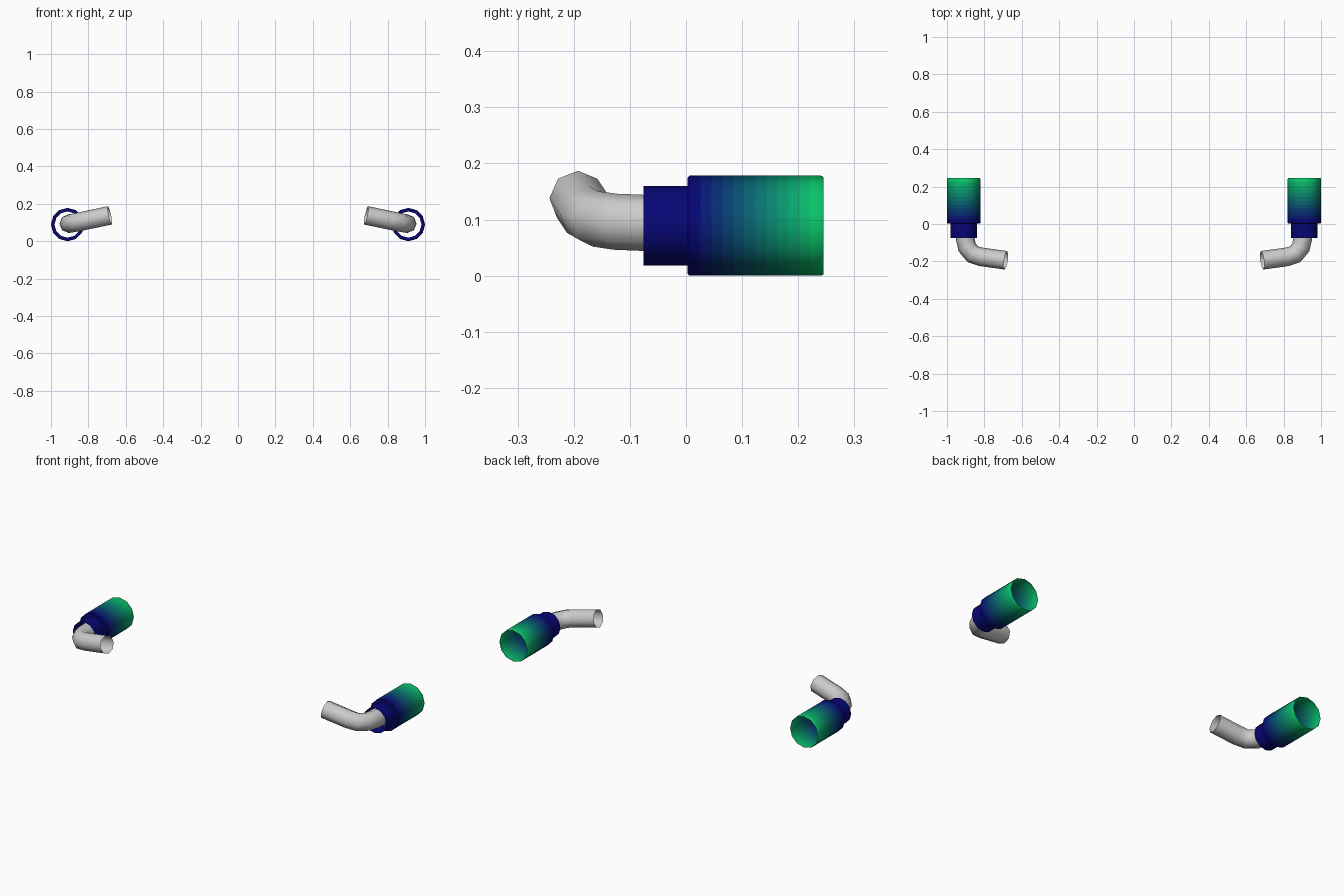
import bpy, bmesh, math
from mathutils import Vector

if "Cube" in bpy.data.objects:
    bpy.data.objects.remove(bpy.data.objects["Cube"])

CX, CZ = 0.911, 0.089   # axis of the right-hand tip
SIDES = 12


def material(name, rgb):
    m = bpy.data.materials.new(name)
    m.diffuse_color = tuple(c ** 2.2 for c in rgb) + (1,)
    m.use_nodes = True
    m.node_tree.nodes["Principled BSDF"].inputs["Base Color"].default_value = m.diffuse_color
    return m


def finish(name, bm, mats=(), angle=40):
    bmesh.ops.recalc_face_normals(bm, faces=bm.faces[:])
    me = bpy.data.meshes.new(name)
    bm.to_mesh(me)
    bm.free()
    for m in mats:
        me.materials.append(m)
    me.shade_smooth()
    me.set_sharp_from_angle(angle=math.radians(angle))
    ob = bpy.data.objects.new(name, me)
    bpy.context.collection.objects.link(ob)
    ob.modifiers.new("mirror", 'MIRROR').use_mirror_merge = False
    return ob


def skin(bm, rings, mat_of=lambda i: 0):
    """Join consecutive rings of points into an open tube."""
    vs = [[bm.verts.new(p) for p in r] for r in rings]
    n = len(vs[0])
    for i in range(len(vs) - 1):
        for j in range(n):
            k = (j + 1) % n
            f = bm.faces.new((vs[i][j], vs[i][k], vs[i + 1][k], vs[i + 1][j]))
            f.material_index = mat_of(i)


def lathe_ring(y, r):
    return [(CX + r * math.sin(2 * math.pi * j / SIDES), y,
             CZ + r * math.cos(2 * math.pi * j / SIDES)) for j in range(SIDES)]


# Tip barrel: open tube, colour fades from navy to green in bands
BANDS = 12
NAVY, GREEN = (0.06, 0.06, 0.46), (0.07, 0.78, 0.42)
fade = []
for b in range(BANDS):
    t = b / (BANDS - 1)
    fade.append(material(f"fade_{b}", [a + (c - a) * t for a, c in zip(NAVY, GREEN)]))
profile = [(0.003, 0.070), (0.003, 0.086)]
profile += [(0.006 + 0.235 * i / BANDS, 0.089) for i in range(BANDS + 1)]
profile += [(0.245, 0.087)]
bm = bmesh.new()
skin(bm, [lathe_ring(y, r) for y, r in profile],
     lambda i: min(max(i - 2, 0), BANDS - 1))
finish("tip_barrel", bm, fade)

# Collar: open sleeve in front of the barrel
bm = bmesh.new()
skin(bm, [lathe_ring(-0.076, 0.071), lathe_ring(0.003, 0.071)])
finish("tip_collar", bm, [material("navy", NAVY)])

# Bent inlet pipe: eight-sided sweep along a short path
path = [Vector(p) for p in [(0.905, -0.03, 0.094), (0.903, -0.075, 0.094),
                            (0.892, -0.125, 0.096), (0.862, -0.162, 0.101),
                            (0.815, -0.176, 0.111), (0.685, -0.194, 0.138)]]
rings = []
for i, p in enumerate(path):
    t = (path[min(i + 1, len(path) - 1)] - p).normalized() + (p - path[max(i - 1, 0)]).normalized()
    t.normalize()
    u = t.cross(Vector((0, 0, 1))).normalized()
    w = u.cross(t)
    rings.append([p + 0.05 * (math.cos(a) * u + math.sin(a) * w)
                  for a in (2 * math.pi * j / 8 for j in range(8))])
bm = bmesh.new()
skin(bm, rings)
finish("inlet_pipe", bm, angle=60)
